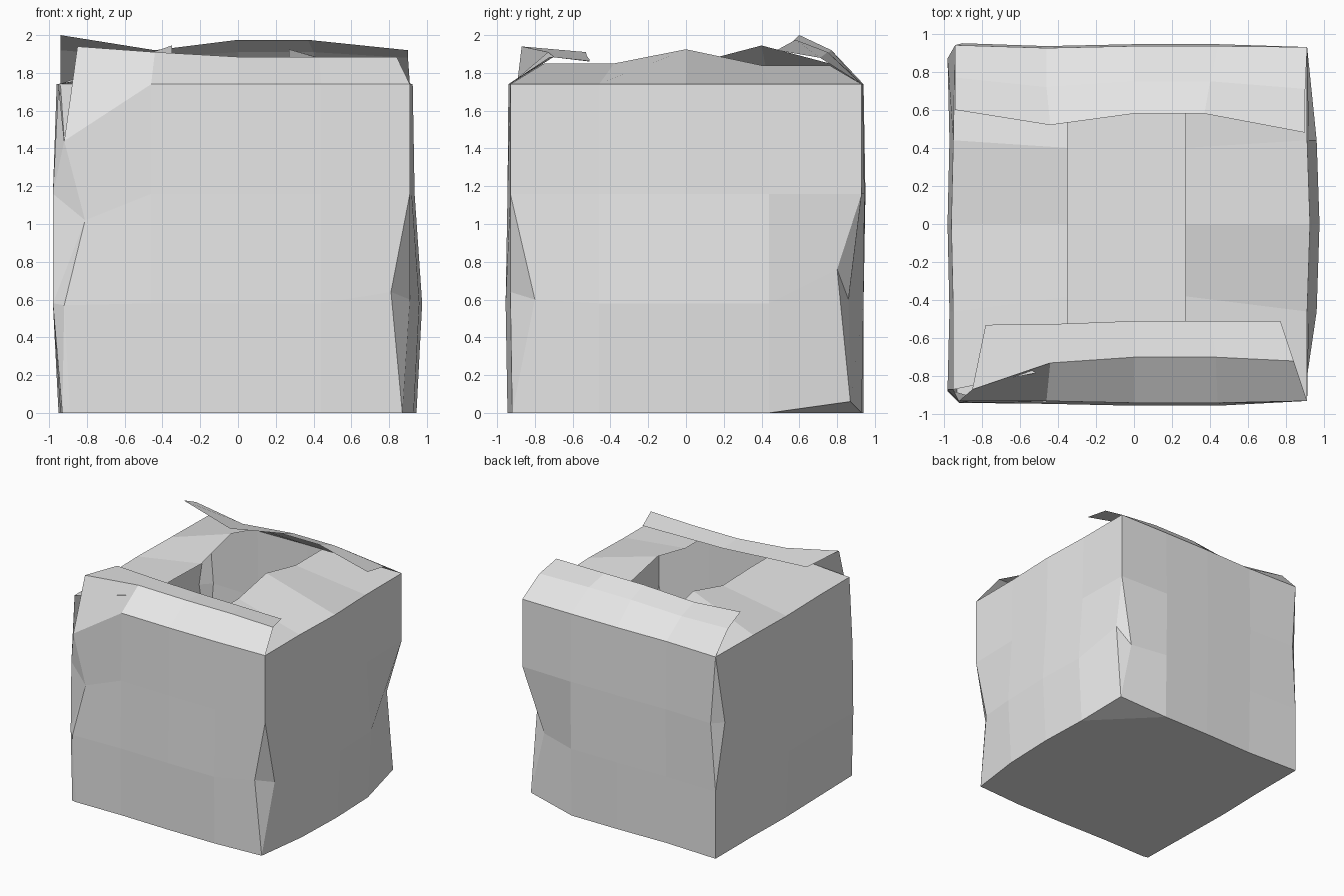
import bpy
from mathutils import Vector

if "Cube" in bpy.data.objects:
    bpy.data.objects.remove(bpy.data.objects["Cube"], do_unlink=True)

# One plain grey card
grey = bpy.data.materials.new("light_grey_card")
grey.use_nodes = True
colour = (0.8, 0.8, 0.8, 1)
grey.diffuse_color = colour
grey.node_tree.nodes["Principled BSDF"].inputs["Base Color"].default_value = colour

LEVELS = (0, 0.58, 1.16, 1.74)
COLUMNS = (-0.46, 0, 0.44)


def make_object(name, points, faces):
    mesh = bpy.data.meshes.new(name)
    mesh.from_pydata([tuple(p) for p in points], [], faces)
    mesh.materials.append(grey)
    obj = bpy.data.objects.new(name, mesh)
    bpy.context.collection.objects.link(obj)
    return obj


def make_sheet(name, rows, flip=False):
    """Skin a grid of points, one list per height."""
    width = len(rows[0])
    faces = []
    for r in range(len(rows) - 1):
        for c in range(width - 1):
            i = r * width + c
            face = [i, i + 1, i + width + 1, i + width]
            faces.append(face[::-1] if flip else face)
    return make_object(name, [p for row in rows for p in row], faces)


def make_corner(x, y, dents):
    """Edge lines of the two walls that meet here; a dent splits them."""
    long_edge = [Vector((x, y, z)) for z in LEVELS]
    side_edge = [p.copy() for p in long_edge]
    for row, (long_point, side_point) in dents.items():
        long_edge[row] = Vector(long_point)
        side_edge[row] = Vector(side_point)
    return long_edge, side_edge


def make_crease(name, corner, flip):
    """Small facets that bridge the two edges of a dented corner."""
    a, b = corner
    points, faces = [], []
    for i in range(len(LEVELS) - 1):
        for tri in ((a[i], b[i], a[i + 1]), (b[i], b[i + 1], a[i + 1])):
            if (tri[1] - tri[0]).cross(tri[2] - tri[0]).length > 0.0001:
                n = len(points)
                points.extend(tri)
                faces.append((n + 2, n + 1, n) if flip else (n, n + 1, n + 2))
    make_object(name, points, faces)


# Corners with their crushed spots
foot = (0.87, -0.92, 0)
front_left = make_corner(0.91, -0.93, {
    0: (foot, foot),
    1: ((0.81, -0.93, 0.64), (0.91, -0.8, 0.6))})
front_right = make_corner(-0.93, -0.94, {
    0: ((-0.89, -0.94, 0), (-0.93, -0.93, 0)),
    1: ((-0.92, -0.94, 0.57), (-0.98, -0.88, 0.58)),
    2: ((-0.81, -0.92, 1.02), (-0.98, -0.87, 1.16)),
    3: ((-0.92, -0.93, 1.44), (-0.95, -0.87, 1.74))})
back_right = make_corner(-0.94, 0.94, {
    2: ((-0.9, 0.95, 1.16), (-0.98, 0.87, 1.16))})
heel = (0.87, 0.87, 0.06)
back_left = make_corner(0.91, 0.93, {
    0: (heel, heel),
    1: ((0.75, 0.86, 0.6), (0.86, 0.8, 0.76))})

make_crease("front_left_crease", front_left, False)
make_crease("front_right_crease", front_right, True)
make_crease("back_left_crease", back_left, True)
make_crease("back_right_crease", back_right, False)


def long_wall(start, end, depths, bow):
    """Front or back wall: slightly bowed toward its middle."""
    rows = []
    for i, z in enumerate(LEVELS):
        middle = [Vector((x, depths[i] + bow * (x >= 0), z)) for x in COLUMNS]
        rows.append([start[i], *middle, end[i]])
    return rows


def side_wall(start, end, depths, bow):
    rows = []
    for i, z in enumerate(LEVELS):
        middle = [Vector((depths[i] + bow * (y == 0), y, z)) for y in COLUMNS]
        rows.append([start[i], *middle, end[i]])
    return rows


def flap_row(xs, ys, zs):
    return [Vector(p) for p in zip(xs, ys, zs)]


# Front wall, folding into the front flap
front = long_wall(front_right[0], front_left[0], (-0.935, -0.945, -0.935, -0.93), -0.01)
front.append(flap_row((-0.85, -0.44, 0, 0.43, 0.84),
                      (-0.87, -0.73, -0.7, -0.7, -0.72),
                      (1.94, 1.91, 1.885, 1.885, 1.885)))
front.append(flap_row((-0.78, -0.4, 0, 0.4, 0.77),
                      (-0.53, -0.525, -0.51, -0.51, -0.51),
                      (1.91, 1.89, 1.87, 1.865, 1.86)))
make_sheet("front_wall_and_flap", front)

# Back wall, folding into the raised back flap
back = long_wall(back_right[0], back_left[0], (0.92, 0.93, 0.935, 0.925), 0.01)
back.append(flap_row((-0.94, -0.46, 0, 0.4, 0.9),
                     (0.77, 0.72, 0.75, 0.75, 0.71),
                     (1.92, 1.88, 1.91, 1.91, 1.88)))
back.append(flap_row((-0.94, -0.44, 0, 0.37, 0.9),
                     (0.6, 0.52, 0.58, 0.58, 0.48),
                     (2, 1.92, 1.975, 1.975, 1.92)))
make_sheet("back_wall_and_flap", back, flip=True)

# Side walls, each with a short flap leaving a gap in the middle
FLAP_Y = (-0.75, -0.38, 0, 0.4, 0.76)
left = side_wall(front_left[1], back_left[1], (0.93, 0.96, 0.92, 0.91), 0.015)
left.append(flap_row([0.27] * 5, FLAP_Y, (1.85, 1.85, 1.925, 1.84, 1.84)))
make_sheet("left_wall_and_flap", left)

right = side_wall(front_right[1], back_right[1], (-0.94, -0.97, -0.97, -0.95), -0.01)
right.append(flap_row([-0.35] * 5, FLAP_Y, (1.85, 1.85, 1.84, 1.945, 1.85)))
make_sheet("right_wall_and_flap", right, flip=True)

# Floor, with the lifted back corner as its own facet
ring = front[0] + left[0][1:-1] + [back_left[0][0]] + back[0][::-1][1:] + right[0][::-1][1:]
lift = ring.index(back_left[0][0])
rest = [i for i in range(len(ring)) if i != lift]
make_object("floor", ring, [rest[::-1], (lift + 1, lift, lift - 1)])
